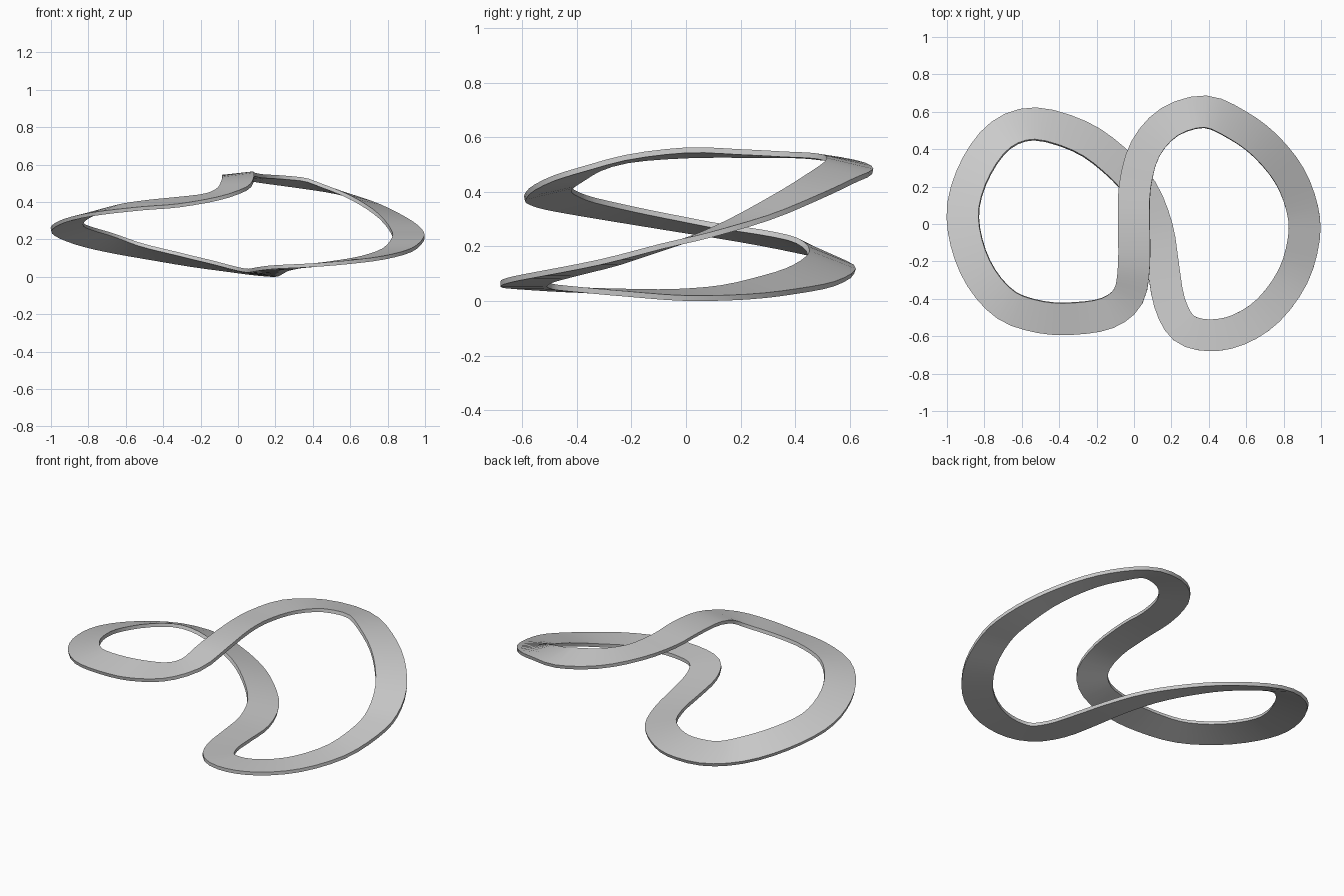
import bpy, bmesh, math
from mathutils import Vector

HALF_W, HALF_T, STEPS = 0.085, 0.010, 3

# closed figure-eight centre line: x, y, z, bank (rise of the left edge)
PATH = [
    (0.0, -0.22, 0.525, -0.005), (0.0, 0.0, 0.548, -0.01),
    (0.005, 0.2, 0.546, -0.006), (0.06, 0.4, 0.540, -0.003),
    (0.19, 0.545, 0.525, -0.012), (0.38, 0.6, 0.50, -0.02),
    (0.55, 0.53, 0.455, -0.015), (0.70, 0.42, 0.395, -0.012),
    (0.83, 0.26, 0.318, -0.008), (0.90, 0.08, 0.25, 0.0),
    (0.908, -0.08, 0.205, 0.0), (0.85, -0.28, 0.147, 0.0),
    (0.72, -0.46, 0.107, 0.0), (0.56, -0.565, 0.083, 0.0),
    (0.40, -0.595, 0.067, 0.0), (0.265, -0.555, 0.058, 0.0),
    (0.19, -0.42, 0.047, 0.0), (0.155, -0.22, 0.035, 0.005),
    (0.122, -0.02, 0.027, 0.012), (0.04, 0.18, 0.037, 0.017),
    (-0.11, 0.345, 0.065, 0.024), (-0.29, 0.468, 0.098, 0.03),
    (-0.53, 0.535, 0.147, 0.033), (-0.71, 0.475, 0.192, 0.034),
    (-0.84, 0.31, 0.23, 0.028), (-0.912, 0.1, 0.265, 0.02),
    (-0.895, -0.1, 0.30, 0.018), (-0.815, -0.29, 0.335, 0.018),
    (-0.68, -0.435, 0.365, 0.018), (-0.50, -0.497, 0.388, 0.018),
    (-0.32, -0.505, 0.404, 0.018), (-0.14, -0.475, 0.432, 0.01),
    (-0.03, -0.385, 0.475, 0.0),
]


def spline(points, steps):
    """Closed Catmull-Rom curve through 4D points."""
    p = [Vector(q) for q in points]
    n, out = len(p), []
    for i in range(n):
        a, b, c, d = (p[(i + k) % n] for k in (-1, 0, 1, 2))
        for s in range(steps):
            t = s / steps
            out.append(0.5 * (2 * b + (c - a) * t + (2 * a - 5 * b + 4 * c - d) * t ** 2
                              + (3 * b - a - 3 * c + d) * t ** 3))
    return out


# sweep a thin rectangular section along the banked path
curve = spline(PATH, STEPS)
n = len(curve)
bm = bmesh.new()
rings = []
for i, q in enumerate(curve):
    tangent = (curve[(i + 1) % n] - curve[i - 1]).to_3d().normalized()
    left = Vector((-tangent.y, tangent.x, 0)).normalized() * HALF_W
    left.z = q[3]
    up = tangent.cross(left).normalized() * HALF_T
    c = q.to_3d()
    rings.append([bm.verts.new(c + a * left + b * up)
                  for a, b in ((1, 1), (-1, 1), (-1, -1), (1, -1))])
for i in range(n):
    r0, r1 = rings[i], rings[(i + 1) % n]
    for k in range(4):
        m = (k + 1) % 4
        bm.faces.new((r0[k], r0[m], r1[m], r1[k]))
bmesh.ops.recalc_face_normals(bm, faces=bm.faces)

# rest the band on the ground
low = min(v.co.z for v in bm.verts)
bmesh.ops.translate(bm, verts=bm.verts, vec=(0, 0, -low))

mesh = bpy.data.meshes.new("looped_band")
bm.to_mesh(mesh)
bm.free()
band = bpy.data.objects.new("looped_band", mesh)
bpy.context.collection.objects.link(band)
bpy.context.view_layer.objects.active = band
band.select_set(True)
bpy.ops.object.shade_smooth_by_angle(angle=math.radians(30))
